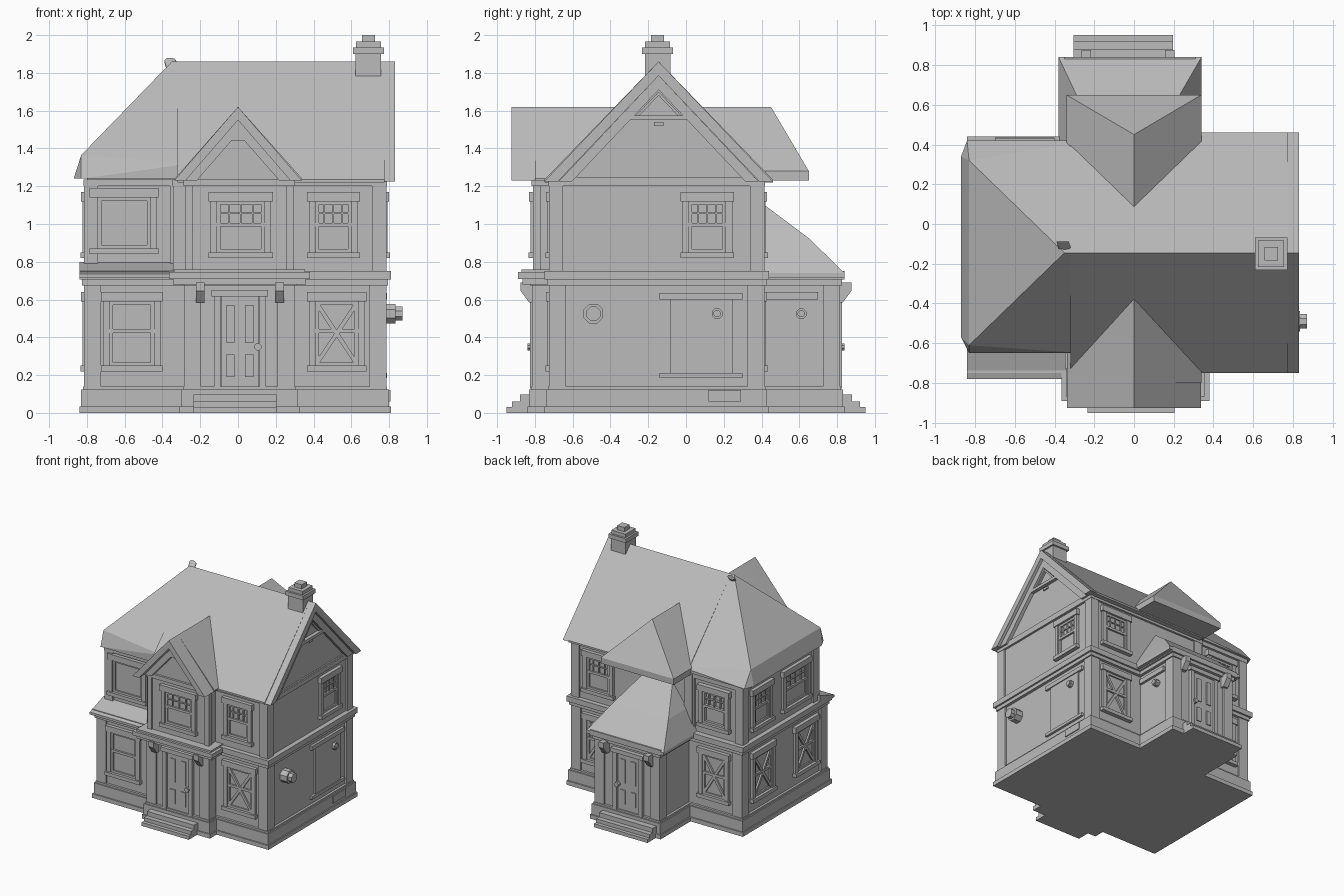
import bpy, bmesh, math
from mathutils import Vector

if "Cube" in bpy.data.objects:
    bpy.data.objects.remove(bpy.data.objects["Cube"], do_unlink=True)

grey = bpy.data.materials.new("plain grey")
grey.use_nodes = True
grey.diffuse_color = (0.5, 0.5, 0.5, 1)
grey.node_tree.nodes["Principled BSDF"].inputs["Base Color"].default_value = (0.5, 0.5, 0.5, 1)


def part(name, solids):
    """One object made of convex solids, each given by its corner points."""
    bm = bmesh.new()
    for pts in solids:
        verts = [bm.verts.new(p) for p in pts]
        bmesh.ops.convex_hull(bm, input=verts)
    bmesh.ops.delete(bm, geom=[v for v in bm.verts if not v.link_faces], context='VERTS')
    bmesh.ops.dissolve_limit(bm, angle_limit=0.01, verts=bm.verts, edges=bm.edges)
    bmesh.ops.recalc_face_normals(bm, faces=bm.faces)
    mesh = bpy.data.meshes.new(name)
    bm.to_mesh(mesh)
    bm.free()
    mesh.materials.append(grey)
    obj = bpy.data.objects.new(name, mesh)
    bpy.context.scene.collection.objects.link(obj)


def box(x0, x1, y0, y1, z0, z1):
    return [(x, y, z) for x in (x0, x1) for y in (y0, y1) for z in (z0, z1)]


def wall(side, plane):
    """Maps (along, outward, up) on a wall to world space."""
    return {"front": lambda u, d, z: (u, plane - d, z),
            "back": lambda u, d, z: (u, plane + d, z),
            "right": lambda u, d, z: (plane + d, u, z),
            "left": lambda u, d, z: (plane - d, u, z)}[side]


def prism(w, outline, d0, d1):
    return [w(u, d, z) for d in (d0, d1) for u, z in outline]


def plate(w, u0, u1, z0, z1, d1, d0=-0.01):
    return prism(w, [(u0, z0), (u1, z0), (u1, z1), (u0, z1)], d0, d1)


def disc(w, u, z, r, d0, d1, n=8):
    ring = [math.tau * (i + 0.5) / n for i in range(n)]
    return prism(w, [(u + r * math.cos(a), z + r * math.sin(a)) for a in ring], d0, d1)


def bar(w, a, b, width, d1):
    a, b = Vector(a), Vector(b)
    s = (b - a).normalized().orthogonal() * width / 2
    return prism(w, [a + s, a - s, b - s, b + s], -0.01, d1)


def rake(w, mid, half, apex, eave, thick, d0, d1):
    """Pair of sloping boards under a gable."""
    run = half - thick * half / (apex - eave)
    return [prism(w, [(mid, apex), (mid + s * half, eave), (mid + s * run, eave), (mid, apex - thick)], d0, d1)
            for s in (-1, 1)]


# Masses as x0, x1, y0, y1
body = (-0.80, 0.77, -0.71, 0.40)
bay = (-0.27, 0.285, -0.80, -0.50)
porch = (-0.31, 0.27, 0.30, 0.80)
main_upper = (-0.33, 0.77, -0.71, 0.40)
left_upper = (-0.80, -0.30, -0.60, 0.39)
lower = (body, bay, porch)
upper = (main_upper, left_upper, bay)


def grown(m, g, z0, z1):
    return box(m[0] - g, m[1] + g, m[2] - g, m[3] + g, z0, z1)


def pilasters(m, z0, z1, wide=0.075, out=0.015):
    return [box(*sorted((x + sx * out, x - sx * wide)), *sorted((y + sy * out, y - sy * wide)), z0, z1)
            for x, sx in ((m[0], -1), (m[1], 1)) for y, sy in ((m[2], -1), (m[3], 1))]


part("lower_walls", [grown(m, 0, 0.02, 0.72) for m in lower])
part("upper_walls", [grown(m, 0, 0.70, 1.24) for m in upper])
part("plinth", [grown(m, 0.04, 0, 0.035) for m in lower] + [grown(m, 0.03, 0.03, 0.125) for m in lower]
     + [grown(m, 0.02, 0.12, 0.14) for m in lower])
part("lower_pilasters", [p for m in lower for p in pilasters(m, 0.13, 0.69)])
part("upper_pilasters", [p for m in (main_upper, left_upper) for p in pilasters(m, 0.74, 1.22, 0.06)]
     + pilasters(bay, 0.74, 1.22, 0.03, 0.01))
part("string_course", [grown(m, 0.025, 0.675, 0.71) for m in lower] + [grown(m, 0.04, 0.705, 0.75) for m in lower])
part("frieze", [grown(m, 0.018, 1.20, 1.235) for m in upper])

# Main roof: gabled on one end, hipped on the other
RIDGE, TOP = -0.145, 1.86
gable_end, hip_x = 0.775, -0.35
part("main_roof", [[(x, y, z) for x in (-0.32, gable_end)
                    for y, z in ((-0.75, 1.22), (-0.75, 1.235), (RIDGE, TOP), (0.46, 1.235), (0.46, 1.22))]])
hip = [(hip_x, RIDGE, TOP), (-0.83, -0.61, 1.365), (-0.83, 0.32, 1.365),
       (-0.87, -0.57, 1.24), (-0.83, -0.65, 1.24), (-0.87, 0.34, 1.24), (-0.84, 0.42, 1.24)]
hip += [(-0.25, y, z) for y, z in ((-0.65, 1.24), (-0.65, 1.32), (RIDGE, TOP), (0.42, 1.27), (0.42, 1.24))]
part("hipped_roof_end", [hip])
gable = wall("right", gable_end)
part("side_gable_boards", rake(gable, RIDGE, 0.605, TOP, 1.225, 0.075, -0.02, 0.055)
     + rake(gable, RIDGE, 0.53, TOP - 0.075, 1.225, 0.075, -0.02, 0.03))
part("side_gable_truss", [plate(gable, -0.36, 0.07, 1.55, 1.575, 0.03), plate(gable, -0.17, -0.12, 1.52, 1.54, 0.012)]
     + rake(gable, RIDGE, 0.12, 1.70, 1.575, 0.02, -0.01, 0.015)
     + [plate(gable, -0.70, 0.41, 1.225, 1.25, 0.012)])

# Front gable with overhanging boards
front_gable = wall("front", -0.80)
part("front_gable_roof", [[(x, y, z) for y in (-0.80, -0.14)
                           for x, z in ((-0.335, 1.23), (-0.335, 1.24), (0, 1.62), (0.34, 1.24), (0.34, 1.23))]])
part("front_gable_boards", rake(front_gable, 0, 0.338, 1.62, 1.23, 0.07, -0.02, 0.125)
     + rake(front_gable, 0, 0.28, 1.55, 1.23, 0.07, -0.02, 0.05)
     + [prism(front_gable, [(-0.05, 1.44), (0.05, 1.44), (0, 1.50)], -0.01, 0.05)])

# Back dormer roof, hipped
part("back_dormer_roof", [[(0, 0.08, 1.62), (0, 0.45, 1.62)]
                          + box(-0.34, 0.34, 0.10, 0.65, 1.23, 1.28)])

# Back porch roof, bellied hip
porch_roof = box(-0.38, 0.34, 0.38, 0.84, 0.715, 0.74)
porch_roof += [(x, y, 0.925) for x in (-0.29, 0.23) for y in (0.38, 0.65)]
porch_roof += [(x, 0.39, 1.12) for x in (-0.15, 0.11)]
part("back_porch_roof", [porch_roof])

# Lean-to strip over the lower front and the entrance canopy
part("front_lean_to_roof", [[(x, y, z) for x in (-0.84, -0.28)
                             for y, z in ((-0.78, 0.715), (-0.78, 0.735), (-0.59, 0.80), (-0.59, 0.715))]])
part("entrance_canopy", [box(-0.345, 0.36, -0.865, -0.70, 0.68, 0.715), box(-0.365, 0.38, -0.89, -0.70, 0.71, 0.745),
                         box(-0.34, 0.355, -0.87, -0.70, 0.74, 0.76)])

# Chimney and ridge finial
cx, cy = 0.69, -0.15
part("chimney", [box(cx - r, cx + r, cy - r, cy + r, a, b) for r, a, b in
                 ((0.068, 1.6, 1.9), (0.082, 1.9, 1.935), (0.066, 1.93, 1.965), (0.034, 1.96, 2.0))])
part("ridge_finial", [disc(lambda u, d, z: (hip_x + u - 0.2 * d, -0.12 + 0.7 * d, 1.83 + 0.7 * d + z * 0.6),
                           0, 0, 0.032, -0.04, 0.045, 12)])

# Steps
part("front_steps", [box(-0.235, 0.205, -y, -0.7, 0, z) for y, z in ((0.95, 0.03), (0.92, 0.06), (0.88, 0.097))])
part("back_steps", [box(-0.305, 0.195, 0.7, y, 0, z) for y, z in ((0.95, 0.03), (0.92, 0.06), (0.88, 0.097))])


def window(name, w, u0, u1, z0, z1, style):
    f = 0.045
    a, b, lo, hi = u0 + f, u1 - f, z0 + 0.03, z1 - 0.05
    mid = lo + (hi - lo) * 0.54
    solids = [plate(w, u0 + 0.01, a, z0, z1, 0.022), plate(w, b, u1 - 0.01, z0, z1, 0.022),
              plate(w, u0, u1, z0, lo, 0.035), plate(w, u0, u1, hi, z1, 0.03)]
    s = 0.018
    solids += [plate(w, a, a + s, lo, hi, 0.012), plate(w, b - s, b, lo, hi, 0.012),
               plate(w, a, b, lo, lo + s, 0.012), plate(w, a, b, hi - s, hi, 0.012)]
    if style != "open":
        solids.append(plate(w, a, b, mid - 0.01, mid + 0.01, 0.016))
    if style == "grid":
        solids += [plate(w, u - 0.004, u + 0.004, mid, hi, 0.01) for u in (a + (b - a) * k / 4 for k in (1, 2, 3))]
        solids.append(plate(w, a, b, (mid + hi) / 2 - 0.004, (mid + hi) / 2 + 0.004, 0.01))
    if style == "cross":
        solids += [bar(w, (a, lo), (b, hi), 0.022, 0.014), bar(w, (b, lo), (a, hi), 0.022, 0.014)]
    part(name, solids)


front, back = wall("front", body[2]), wall("back", body[3])
right, left = wall("right", body[1]), wall("left", body[0])
bay_front, porch_back = wall("front", bay[2]), wall("back", porch[3])
window("front_lower_left_window", front, -0.725, -0.40, 0.22, 0.64, "plain")
window("front_lower_right_window", front, 0.365, 0.68, 0.22, 0.64, "cross")
window("front_upper_right_window", front, 0.365, 0.645, 0.82, 1.17, "grid")
window("front_upper_middle_window", bay_front, -0.155, 0.185, 0.82, 1.17, "grid")
window("front_upper_left_window", wall("front", left_upper[2]), -0.785, -0.42, 0.84, 1.19, "open")
window("right_upper_window", right, -0.03, 0.255, 0.82, 1.17, "grid")
for x0, x1, name in ((-0.70, -0.40, "near"), (0.38, 0.68, "far")):
    window("back_lower_window_" + name, back, x0, x1, 0.22, 0.64, "cross")
    window("back_upper_window_" + name, back, x0, x1, 0.82, 1.17, "grid")
window("left_lower_back_window", left, -0.03, 0.29, 0.22, 0.64, "cross")
window("left_lower_front_window", left, -0.60, -0.28, 0.22, 0.64, "cross")
window("left_upper_back_window", left, 0.0, 0.29, 0.82, 1.17, "grid")
window("left_upper_front_window", left, -0.50, -0.12, 0.82, 1.17, "grid")


def door(name, w, c):
    solids = [plate(w, c + s * 0.12 - 0.017, c + s * 0.12 + 0.017, 0.13, 0.63, 0.025) for s in (-1, 1)]
    solids += [plate(w, c - 0.15, c + 0.15, 0.615, 0.65, 0.035), plate(w, c - 0.10, c + 0.10, 0.14, 0.62, 0.01)]
    solids += [plate(w, c + s * 0.05 - 0.022, c + s * 0.05 + 0.022, z0, z1, 0.018)
               for s in (-1, 1) for z0, z1 in ((0.19, 0.31), (0.37, 0.57))]
    solids.append(disc(w, c + 0.095, 0.35, 0.02, 0, 0.04))
    part(name, solids)
    # Scrolled brackets beside the door
    profile = ((0, 0.69), (0.075, 0.69), (0.075, 0.645), (0.03, 0.585), (0, 0.585))
    part(name + "_brackets", [[w(c + s * 0.21 + e, d, z) for e in (-0.023, 0.023) for d, z in profile]
                              for s in (-1, 1)])


door("front_door", bay_front, 0.01)
door("back_door", porch_back, -0.03)

# Right side fittings
part("side_panel", [plate(right, -0.14, 0.30, 0.60, 0.635, 0.02), plate(right, -0.14, 0.30, 0.185, 0.21, 0.02),
                    plate(right, -0.085, 0.25, 0.21, 0.60, 0.012)])
part("side_round_vent", [disc(right, -0.49, 0.525, 0.056, -0.01, 0.065), disc(right, -0.49, 0.525, 0.04, 0, 0.1)])
part("side_lamp", [disc(right, 0.165, 0.525, 0.03, 0, 0.035), disc(right, 0.165, 0.525, 0.02, 0, 0.045)])
part("side_plinth_vent", [plate(right, 0.12, 0.29, 0.06, 0.12, 0.038)])
porch_right = wall("right", porch[1])
part("porch_side_board", [plate(porch_right, 0.41, 0.70, 0.60, 0.64, 0.02)])
part("porch_lamp", [disc(porch_right, 0.61, 0.525, 0.03, 0, 0.035), disc(porch_right, 0.61, 0.525, 0.02, 0, 0.045)])
